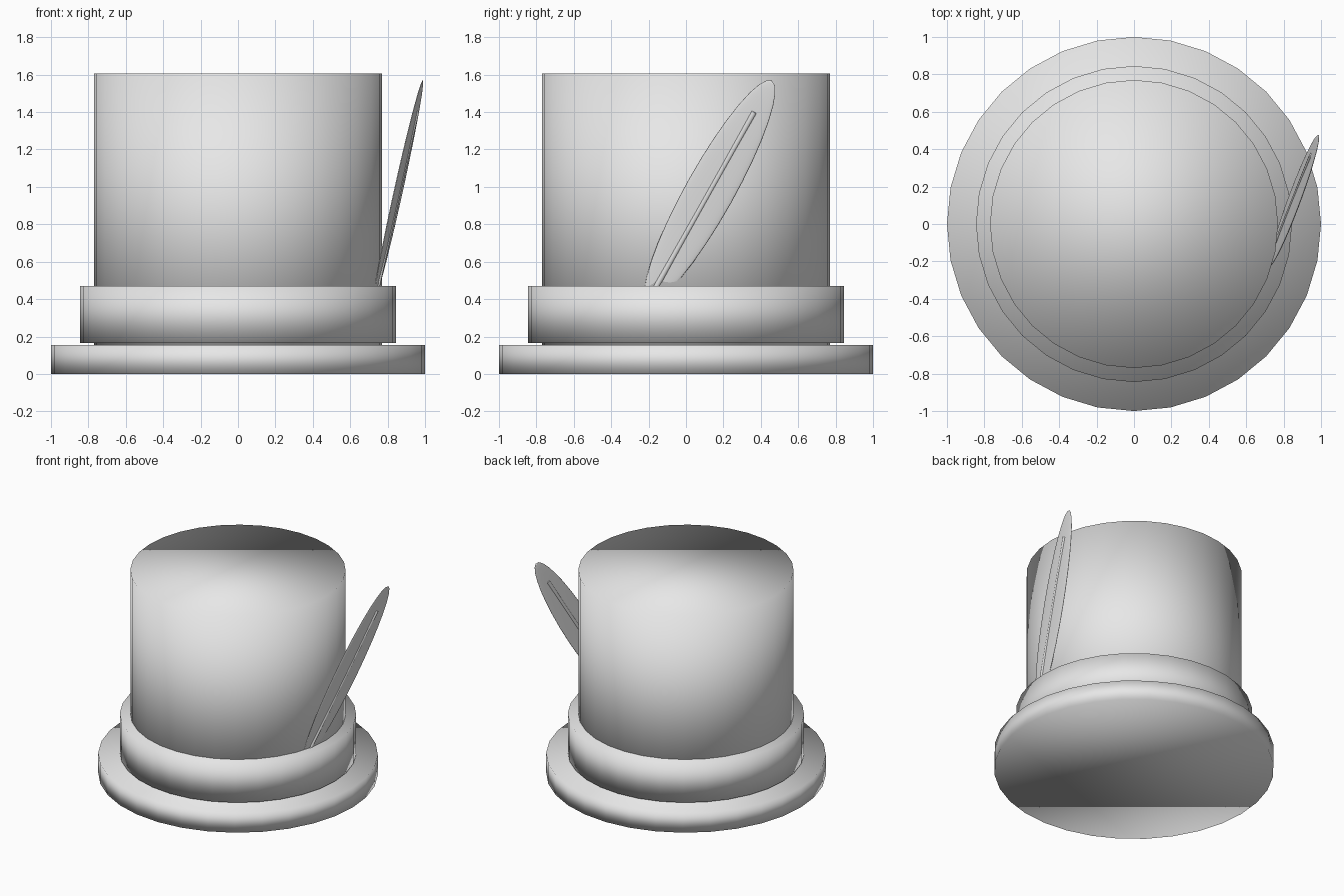
import bpy
import math
from mathutils import Vector, Matrix

cube = bpy.data.objects.get("Cube")
if cube:
    bpy.data.objects.remove(cube, do_unlink=True)

# One plain grey for everything
grey = bpy.data.materials.new("light_grey")
grey.use_nodes = True
grey.diffuse_color = (0.8, 0.8, 0.8, 1)
grey.node_tree.nodes["Principled BSDF"].inputs["Base Color"].default_value = (0.8, 0.8, 0.8, 1)


def finish(name):
    obj = bpy.context.object
    obj.name = name
    obj.data.materials.append(grey)
    bpy.ops.object.shade_smooth()
    return obj


def drum(name, radius, bottom, top):
    bpy.ops.mesh.primitive_cylinder_add(
        vertices=32, radius=radius, depth=top - bottom,
        location=(0, 0, (bottom + top) / 2))
    return finish(name)


# Hat body: fully smoothed drums stacked on one axis
drum("brim", 1.0, 0.0, 0.155)
drum("hat_band", 0.845, 0.165, 0.47)
drum("crown", 0.77, 0.1, 1.605)

# Feather frame: length axis leans back and outward, width axis lies across it
centre = Vector((0.857, 0.128, 0.977))
length_axis = Vector((0.196, 0.489, 0.872)).normalized()
width_axis = Vector((0.06, 0.872, -0.489))
width_axis = (width_axis - length_axis * width_axis.dot(length_axis)).normalized()
face_axis = width_axis.cross(length_axis)
turn = Matrix((face_axis, width_axis, length_axis)).transposed().to_4x4()

# Feather vane: thin flattened ellipsoid
bpy.ops.mesh.primitive_uv_sphere_add(segments=32, ring_count=16, radius=1)
vane = finish("feather_vane")
vane.data.transform(Matrix.Diagonal((0.011, 0.13, 0.69, 1)))
vane.matrix_world = Matrix.Translation(centre) @ turn

# Feather shaft: slim rod showing on both faces of the vane
bpy.ops.mesh.primitive_cylinder_add(vertices=16, radius=0.016, depth=1.14)
shaft = finish("feather_shaft")
bpy.ops.object.shade_smooth_by_angle(angle=math.radians(40))
shaft.matrix_world = Matrix.Translation(centre - length_axis * 0.075) @ turn
